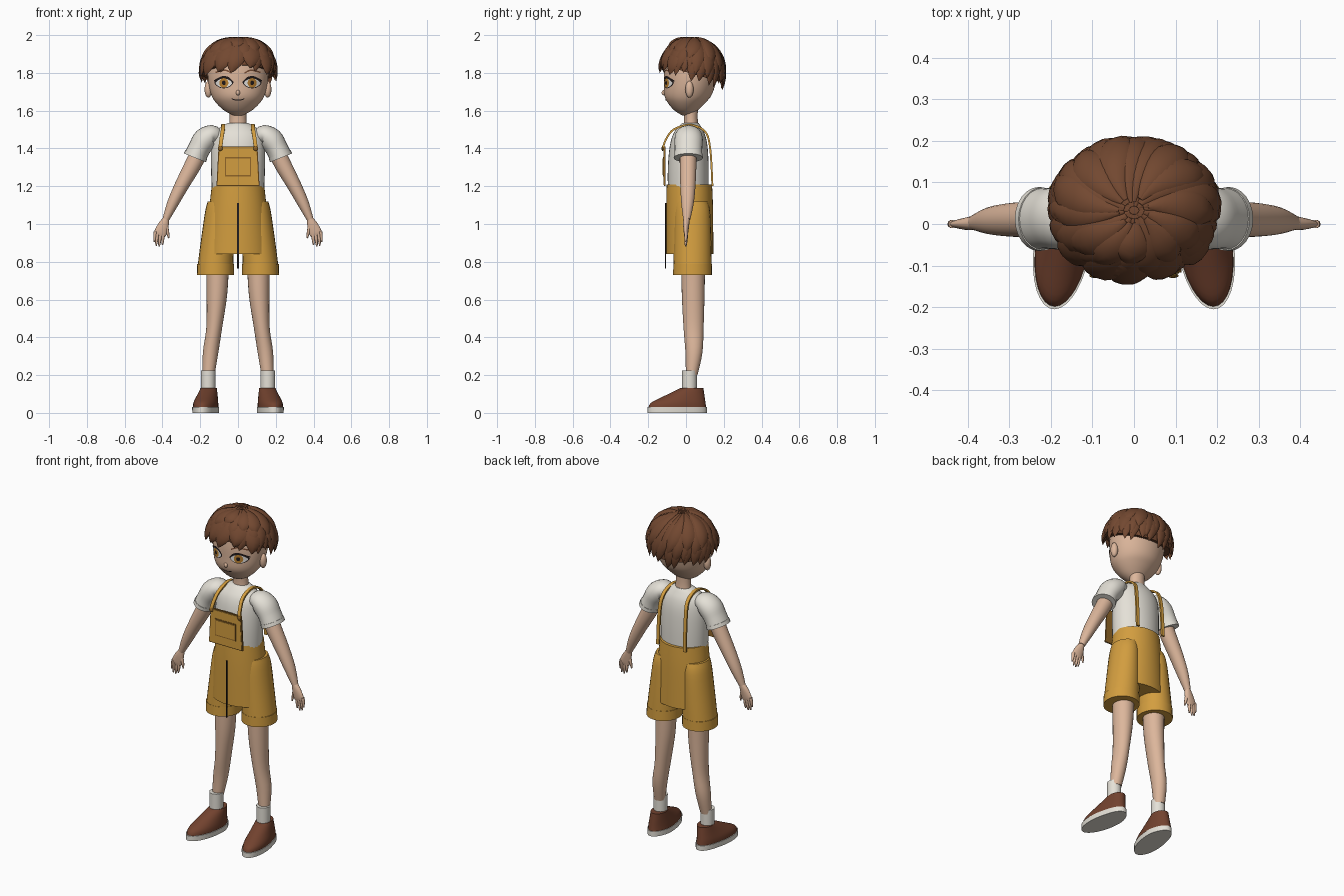
import bpy, bmesh, math, random
from mathutils import Vector

if "Cube" in bpy.data.objects:
    bpy.data.objects.remove(bpy.data.objects["Cube"])

random.seed(4)


def mat(name, rgb):
    m = bpy.data.materials.new(name)
    m.diffuse_color = (*rgb, 1)
    m.use_nodes = True
    m.node_tree.nodes["Principled BSDF"].inputs["Base Color"].default_value = m.diffuse_color
    return m


SKIN = mat("skin", (0.72, 0.47, 0.33))
HAIR = mat("hair_brown", (0.17, 0.065, 0.03))
CREAM = mat("cream_cloth", (0.78, 0.75, 0.68))
GOLD = mat("gold_cloth", (0.65, 0.34, 0.05))
TRIM = mat("dark_gold_trim", (0.28, 0.13, 0.02))
SHOE = mat("shoe_brown", (0.17, 0.055, 0.028))
BLACK = mat("black", (0.015, 0.01, 0.01))
WHITE = mat("eye_white", (0.85, 0.83, 0.8))
AMBER = mat("amber", (0.5, 0.22, 0.03))


def finish(name, bm, material, mirror=False, angle=45):
    bmesh.ops.recalc_face_normals(bm, faces=bm.faces)
    me = bpy.data.meshes.new(name)
    bm.to_mesh(me)
    bm.free()
    me.materials.append(material)
    me.polygons.foreach_set("use_smooth", [True] * len(me.polygons))
    me.set_sharp_from_angle(angle=math.radians(angle))
    ob = bpy.data.objects.new(name, me)
    bpy.context.collection.objects.link(ob)
    if mirror:
        mod = ob.modifiers.new("mirror", 'MIRROR')
        mod.use_mirror_merge = False
    return ob


def smooth(rows, n):
    """Catmull-Rom resampling of rows of numbers."""
    out = []
    for i in range(len(rows) - 1):
        p = [rows[max(0, min(len(rows) - 1, i + k))] for k in (-1, 0, 1, 2)]
        for j in range(n):
            t = j / n
            out.append([0.5 * (2 * b + (c - a) * t + (2 * a - 5 * b + 4 * c - d) * t * t
                               + (3 * b - a - 3 * c + d) * t ** 3) for a, b, c, d in zip(*p)])
    return out + [list(rows[-1])]


def bridge(bm, rings):
    """Skin closed rings of points and cap both ends."""
    vs = [[bm.verts.new(p) for p in r] for r in rings]
    n = len(vs[0])
    for a, b in zip(vs, vs[1:]):
        for i in range(n):
            bm.faces.new((a[i], a[(i + 1) % n], b[(i + 1) % n], b[i]))
    bm.faces.new(vs[0][::-1])
    bm.faces.new(vs[-1])


def tube(bm, rows, seg=24, tilt=False):
    """Rows are x, y, z, half width, half depth; tilt follows the path in xz."""
    rings = []
    for i, (x, y, z, ru, rv) in enumerate(rows):
        u = Vector((1, 0, 0))
        if tilt:
            a, b = rows[max(0, i - 1)], rows[min(len(rows) - 1, i + 1)]
            u = Vector((a[2] - b[2], 0, b[0] - a[0])).normalized()
        rings.append([Vector((x, y, z)) + u * ru * math.cos(k * math.tau / seg)
                      + Vector((0, rv * math.sin(k * math.tau / seg), 0)) for k in range(seg)])
    bridge(bm, rings)


def loft(name, rows, material, n=4, seg=24, tilt=False, mirror=False):
    bm = bmesh.new()
    tube(bm, smooth(rows, n) if n > 1 else rows, seg, tilt)
    return finish(name, bm, material, mirror)


def prism(name, outline, y, depth, material):
    """Plate from an xz outline, front at y."""
    bm = bmesh.new()
    bridge(bm, [[(x, y + d, z) for x, z in outline] for d in (0, depth)])
    return finish(name, bm, material, angle=30)


def ball(name, loc, size, material, mirror=False):
    bm = bmesh.new()
    bmesh.ops.create_uvsphere(bm, u_segments=20, v_segments=12, radius=1)
    for v in bm.verts:
        v.co = Vector(loc) + v.co * Vector(size)
    return finish(name, bm, material, mirror)


# Head, neck, ears and nose
HEAD = smooth([(0, .005, 1.575, .025, .025), (0, 0, 1.6, .072, .06), (0, .003, 1.64, .115, .098),
               (0, .01, 1.68, .14, .124), (0, .02, 1.74, .156, .136), (0, .03, 1.82, .16, .145),
               (0, .03, 1.9, .14, .13), (0, .03, 1.96, .08, .08)], 5)
loft("head", HEAD, SKIN, n=1, seg=48)
loft("neck", [(0, .028, 1.5, .05, .04), (0, .026, 1.56, .044, .036), (0, .024, 1.64, .046, .04)], SKIN)
ball("ear", (.157, .018, 1.713), (.02, .022, .044), SKIN, True)
ball("nose", (0, -.117, 1.695), (.011, .012, .014), SKIN)


def face_y(x, z):
    for a, b in zip(HEAD, HEAD[1:]):
        if a[2] <= z <= b[2]:
            t = (z - a[2]) / (b[2] - a[2])
            _, cy, _, rx, ry = [p + (q - p) * t for p, q in zip(a, b)]
            return cy - ry * math.sqrt(max(0, 1 - (x / rx) ** 2))


def face_patch(name, cx, cz, rx, rz, off, material, point=1.0, mirror=True):
    """Thin oval decal on the face; point above 1 sharpens the corners."""
    bm = bmesh.new()
    rings = []
    for s in (.02, .35, .7, 1):
        ring = []
        for k in range(28):
            a = k * math.tau / 28
            x = cx + s * rx * math.cos(a)
            z = cz + s * rz * math.copysign(abs(math.sin(a)) ** point, math.sin(a))
            ring.append((x, face_y(x, z) - off, z))
        rings.append(ring)
    bridge(bm, rings)
    finish(name, bm, material, mirror)


def face_line(name, pts, half, material, mirror=True):
    bm = bmesh.new()
    rows = [bm.verts.new((x, face_y(x, z + d) - .003, z + d)) for x, z in smooth(pts, 5) for d in (-half, half)]
    for i in range(0, len(rows) - 2, 2):
        bm.faces.new((rows[i], rows[i + 1], rows[i + 3], rows[i + 2]))
    finish(name, bm, material, mirror)


face_patch("eye_outline", .075, 1.748, .05, .03, .002, BLACK, 1.4)
face_patch("eye_white", .075, 1.746, .044, .024, .0035, WHITE, 1.4)
face_patch("iris", .075, 1.747, .024, .025, .005, AMBER)
face_patch("pupil", .075, 1.747, .01, .012, .0065, BLACK)
face_line("upper_lash", [(.024, 1.748), (.05, 1.774), (.085, 1.778), (.128, 1.757)], .004, BLACK)
face_line("eyebrow", [(.035, 1.8), (.07, 1.814), (.12, 1.802)], .004, HAIR)
face_line("mouth", [(-.035, 1.664), (-.015, 1.657), (.015, 1.657), (.035, 1.664)], .0025, BLACK, False)

# Hair: cap plus overlapping leaf-shaped locks running from the crown
HC, HR = Vector((0, .033, 1.785)), Vector((.197, .165, .2))


def on_hair(az, th, k):
    return HC + Vector((math.cos(az) * math.sin(th), math.sin(az) * math.sin(th), math.cos(th))) * HR * k


def end_angle(az, lift=0):
    f = -math.sin(az)
    z = 1.775 + (.05 * f if f > 0 else .045 * f) + lift
    return math.acos(max(-1, min(1, (z - HC.z) / HR.z)))


bm = bmesh.new()
bridge(bm, [[on_hair(k * math.tau / 40, end_angle(k * math.tau / 40, .02) * max(.02, t / 12), .97)
             for k in range(40)] for t in range(13)])
finish("hair_cap", bm, HAIR, angle=60)


def lock(bm, az, start, end, width, k, swirl):
    rings, steps = [], 12
    path = [on_hair(az + swirl * (1 - i / steps), start + (end - start) * i / steps,
                    k + .05 * (i / steps) ** 2) for i in range(steps + 1)]
    for i, p in enumerate(path):
        t = i / steps
        tan = (path[min(steps, i + 1)] - path[max(0, i - 1)]).normalized()
        q = p - HC
        nor = Vector((q.x / HR.x ** 2, q.y / HR.y ** 2, q.z / HR.z ** 2)).normalized()
        side = tan.cross(nor).normalized()
        w = width * (.12 + .88 * math.sin(math.pi * t ** 1.4) ** .7 if t < .62 else
                     math.cos((t - .62) / .38 * math.pi / 2) ** .8 + .02)
        rings.append([p + side * w * math.cos(a * math.tau / 8)
                      + nor * min(.016, w * .4) * math.sin(a * math.tau / 8) for a in range(8)])
    bridge(bm, rings)


bm = bmesh.new()
for layer, (count, k, lift) in enumerate([(24, .985, -.005), (19, 1.01, .035), (12, 1.03, .085)]):
    for i in range(count):
        az = (i + .5 * layer + random.uniform(-.25, .25)) * math.tau / count
        lock(bm, az, .06 + .06 * layer, end_angle(az, lift + random.uniform(-.018, .018)),
             random.uniform(.032, .044), k, random.uniform(.2, .55))
# Broad fringe locks
for az, lift, w in [(-2.55, -.02, .05), (-2.1, -.015, .055), (-1.75, -.025, .05), (-1.25, .0, .055), (-.75, -.02, .05)]:
    lock(bm, az, .25, end_angle(az, lift), w, 1.01, .3)
finish("hair_locks", bm, HAIR, angle=60)

# Shirt
loft("shirt_body", [(0, .012, 1.17, .138, .108), (0, .012, 1.3, .143, .108), (0, .014, 1.41, .142, .1),
                    (0, .016, 1.475, .13, .084), (0, .02, 1.515, .09, .06), (0, .024, 1.535, .052, .043)],
     CREAM, seg=32)
loft("sleeve", [(.1, .014, 1.455, .035, .045), (.135, .014, 1.47, .054, .068), (.175, .014, 1.445, .064, .075),
                (.205, .013, 1.4, .059, .073), (.226, .012, 1.356, .06, .074)], CREAM, tilt=True, mirror=True)
loft("sleeve_hem", [(.22, .012, 1.37, .062, .076), (.228, .012, 1.35, .063, .077)], CREAM, n=1, tilt=True, mirror=True)

# Arms and hands
loft("arm", [(.19, .012, 1.41, .045, .045), (.24, .011, 1.31, .044, .044), (.3, .01, 1.2, .037, .04),
             (.345, .008, 1.11, .03, .033), (.382, .004, 1.025, .018, .019)], SKIN, tilt=True, mirror=True)
loft("palm", [(.38, .003, 1.03, .016, .017), (.394, .001, .995, .028, .016), (.41, 0, .955, .033, .012),
              (.416, 0, .94, .028, .008)], SKIN, tilt=True, mirror=True)
bm = bmesh.new()
for x0, z0, x1, z1 in [(.437, .96, .444, .905), (.426, .95, .434, .885), (.411, .945, .418, .88),
                       (.397, .945, .4, .89), (.378, .985, .366, .925)]:
    tube(bm, smooth([(x0, 0, z0, .009, .01), ((x0 + x1) / 2, 0, (z0 + z1) / 2, .008, .009), (x1, -.002, z1, .004, .004)], 3), 10, True)
finish("fingers", bm, SKIN, True)

# Overalls: hips, shorts legs, cuffs and front seam
loft("overalls_body", [(0, .018, 1.21, .138, .12), (0, .019, 1.08, .152, .124), (0, .02, .842, .168, .125)], GOLD, seg=40)
loft("shorts_leg", [(.09, .03, 1.12, .07, .085), (.1, .034, 1.06, .075, .094), (.11, .035, .9, .088, .099),
                    (.119, .035, .785, .094, .101)], GOLD, mirror=True)
loft("shorts_cuff", [(.119, .035, .788, .097, .102), (.12, .035, .73, .098, .103)], GOLD, n=1, mirror=True)
prism("front_seam", [(-.004, .765), (.004, .765), (.004, 1.11), (-.004, 1.11)], -.112, .007, BLACK)


# Bib and pocket with dark trim plates behind
def panel(x0, x1, z0, z1):
    return [(-x0, z0), (x0, z0), (x1, z1), (-x1, z1)]


prism("bib_trim", panel(.114, .103, 1.2, 1.41), -.116, .008, TRIM)
prism("bib", panel(.108, .097, 1.206, 1.404), -.119, .005, GOLD)
prism("pocket_trim", panel(.07, .07, 1.252, 1.354), -.122, .004, TRIM)
prism("pocket", panel(.063, .063, 1.259, 1.347), -.125, .004, GOLD)

# Shoulder straps and buttons
bm = bmesh.new()
path = smooth([(.094, -.123, 1.4), (.088, -.105, 1.45), (.08, -.065, 1.5), (.078, .02, 1.525), (.082, .1, 1.49),
               (.088, .128, 1.4), (.09, .14, 1.2)], 5)
rings = []
for i, p in enumerate(path):
    a, b = path[max(0, i - 1)], path[min(len(path) - 1, i + 1)]
    nor = Vector((0, a[2] - b[2], b[1] - a[1])).normalized() * .005
    side = Vector((.01, 0, 0))
    rings.append([Vector(p) + s * side + n * nor for s, n in ((-1, -1), (1, -1), (1, 1), (-1, 1))])
bridge(bm, rings)
finish("strap", bm, GOLD, True, 40)
ball("strap_button", (.094, -.124, 1.4), (.013, .006, .013), TRIM, True)

# Legs, socks and shoes
loft("leg", [(.108, .038, .78, .06, .063), (.112, .038, .62, .054, .06), (.126, .04, .45, .042, .053),
             (.145, .042, .32, .041, .045), (.156, .03, .2, .032, .031)], SKIN, mirror=True)
loft("sock", [(.158, .018, .11, .038, .039), (.158, .018, .225, .039, .04)], CREAM, n=1, mirror=True)


def shoe_part(name, rows, material, n):
    ob = loft(name, rows, material, n, 32, mirror=True)
    for v in ob.data.vertices:  # toes turn outward, heel stays square
        v.co.x -= .13 * min(v.co.y, .02)


shoe_part("shoe_sole", [(.165, -.047, 0, .068, .158), (.165, -.047, .03, .069, .158)], CREAM, 1)
shoe_part("shoe_upper", [(.165, -.046, .028, .065, .153), (.165, -.04, .055, .063, .143), (.162, -.008, .09, .054, .106),
                         (.158, .032, .132, .043, .06)], SHOE, 4)
